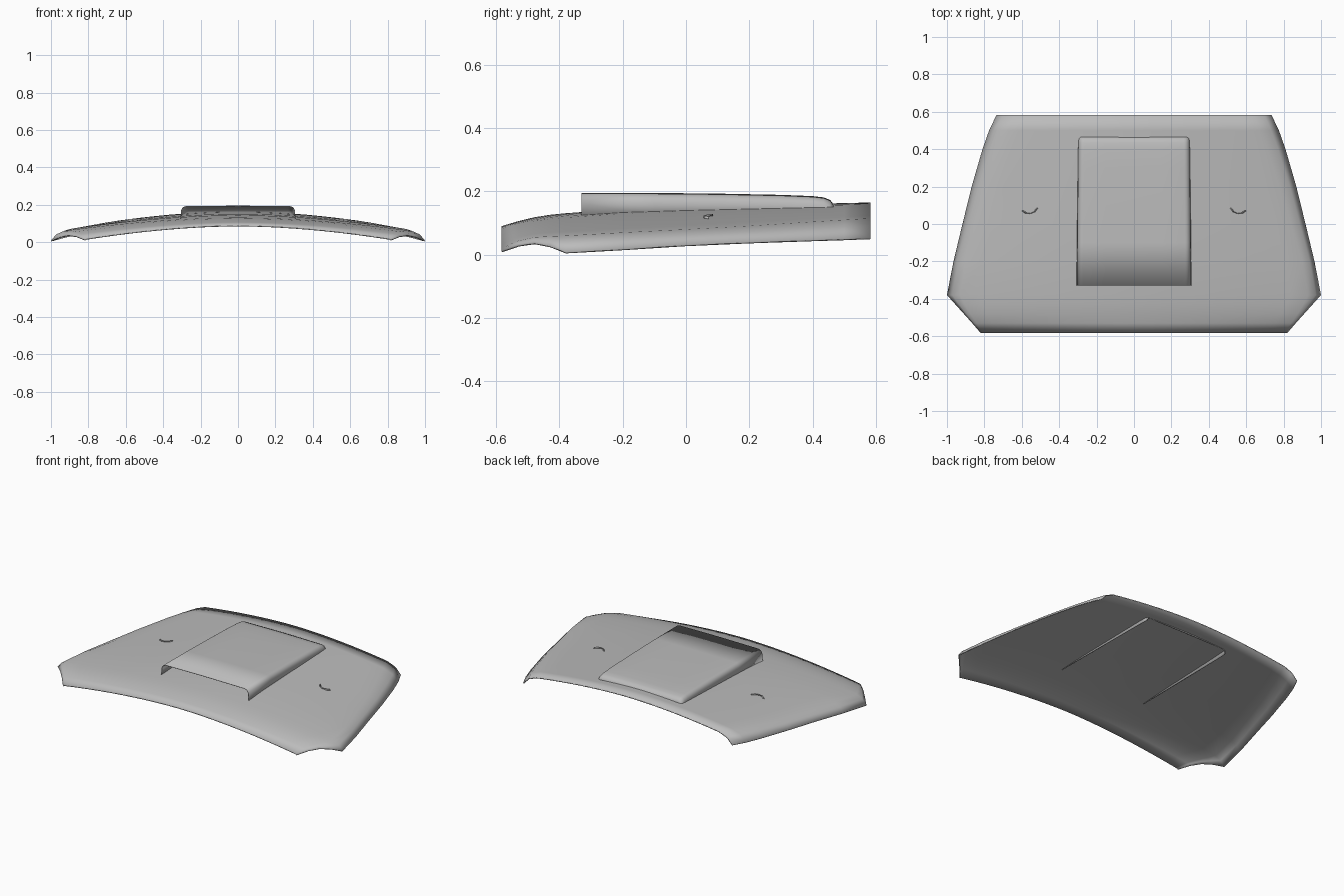
import bpy
import bmesh
import math

cube = bpy.data.objects.get("Cube")
if cube:
    bpy.data.objects.remove(cube, do_unlink=True)


def material(name, value):
    mat = bpy.data.materials.new(name)
    mat.use_nodes = True
    color = (value, value, value, 1)
    mat.diffuse_color = color
    mat.node_tree.nodes["Principled BSDF"].inputs["Base Color"].default_value = color
    return mat


grey = material("grey paint", 0.5)


def sheet(name, rows, thickness, angle):
    """Skin equal-length rows of points into a thin smooth panel."""
    bm = bmesh.new()
    grid = [[bm.verts.new(p) for p in row] for row in rows]
    for a, b in zip(grid, grid[1:]):
        for i in range(len(a) - 1):
            bm.faces.new((a[i], a[i + 1], b[i + 1], b[i]))
    bmesh.ops.recalc_face_normals(bm, faces=bm.faces)
    if sum(f.normal.z * f.calc_area() for f in bm.faces) < 0:
        bmesh.ops.reverse_faces(bm, faces=bm.faces)
    mesh = bpy.data.meshes.new(name)
    bm.to_mesh(mesh)
    bm.free()
    mesh.materials.append(grey)
    obj = bpy.data.objects.new(name, mesh)
    bpy.context.collection.objects.link(obj)
    mod = obj.modifiers.new("thickness", "SOLIDIFY")
    mod.thickness = thickness
    mod.offset = -1
    bpy.ops.object.select_all(action="DESELECT")
    obj.select_set(True)
    bpy.context.view_layer.objects.active = obj
    bpy.ops.object.shade_smooth_by_angle(angle=math.radians(angle))
    return obj


def mirrored(half):
    """Complete a centre-to-left outline with its right side."""
    return [(-x, y, z) for x, y, z in reversed(half[1:])] + half


# Hood sections: y, half width, crease x, centre z, crease z, edge z
SECTIONS = [
    (-.583, .82, .80, .090, .020, .012),
    (-.53, .865, .84, .106, .044, .030),
    (-.48, .91, .875, .118, .055, .037),
    (-.43, .955, .905, .126, .058, .027),
    (-.38, 1.0, .93, .131, .060, .008),
    (-.2, .965, .90, .144, .070, .018),
    (0, .917, .84, .151, .080, .031),
    (.2, .868, .78, .156, .091, .040),
    (.4, .81, .71, .161, .104, .047),
    (.5, .775, .67, .163, .110, .050),
    (.583, .735, .64, .165, .115, .053),
]
STEPS = [0, .1, .2, .3, .4, .5, .6, .7, .8, .9, 1]


def section(y, w, xc, z0, zc, ze):
    half = [(xc * t, y, z0 - (z0 - zc) * t ** 1.8) for t in STEPS]
    half.append((xc + .6 * (w - xc), y, zc - .36 * (zc - ze)))
    half.append((w, y, ze))
    return mirrored(half)


sheet("hood_panel", [section(*s) for s in SECTIONS], .006, 40)


# Scoop sections: y, half width, top z, wall foot z; open towards the front
def scoop_section(y, w, top, foot):
    r = min(.03, top - foot)
    half = [(0, y, top), (w * .5, y, top - .001)]
    for i in range(6):
        a = math.radians(90 - 18 * i)
        half.append((w - r + r * math.cos(a), y, top - .002 - r + r * math.sin(a)))
    half.append((w + .003, y, foot))
    return mirrored(half)


scoop = [
    (-.33, .305, .195, .122), (-.1, .303, .195, .122), (.1, .301, .193, .122),
    (.3, .299, .189, .122), (.4, .298, .185, .122), (.435, .297, .181, .122),
    (.455, .296, .173, .123), (.465, .294, .160, .124), (.467, .292, .148, .125),
]
sheet("hood_scoop", [scoop_section(*s) for s in scoop], .003, 50)

# Small washer nozzle ridges, one on each side
for side, label in ((1, "left"), (-1, "right")):
    rows = []
    for i in range(5):
        a = math.radians(200 + 30 * i)
        x, y = .56 + .045 * math.cos(a), .10 + .045 * math.sin(a)
        z = .151 - .071 * (x / .82) ** 1.8
        rows.append([(side * (x - .006), y, z), (side * x, y, z + .008),
                     (side * (x + .006), y, z)])
    sheet(label + "_washer_nozzle", rows, .002, 30)
